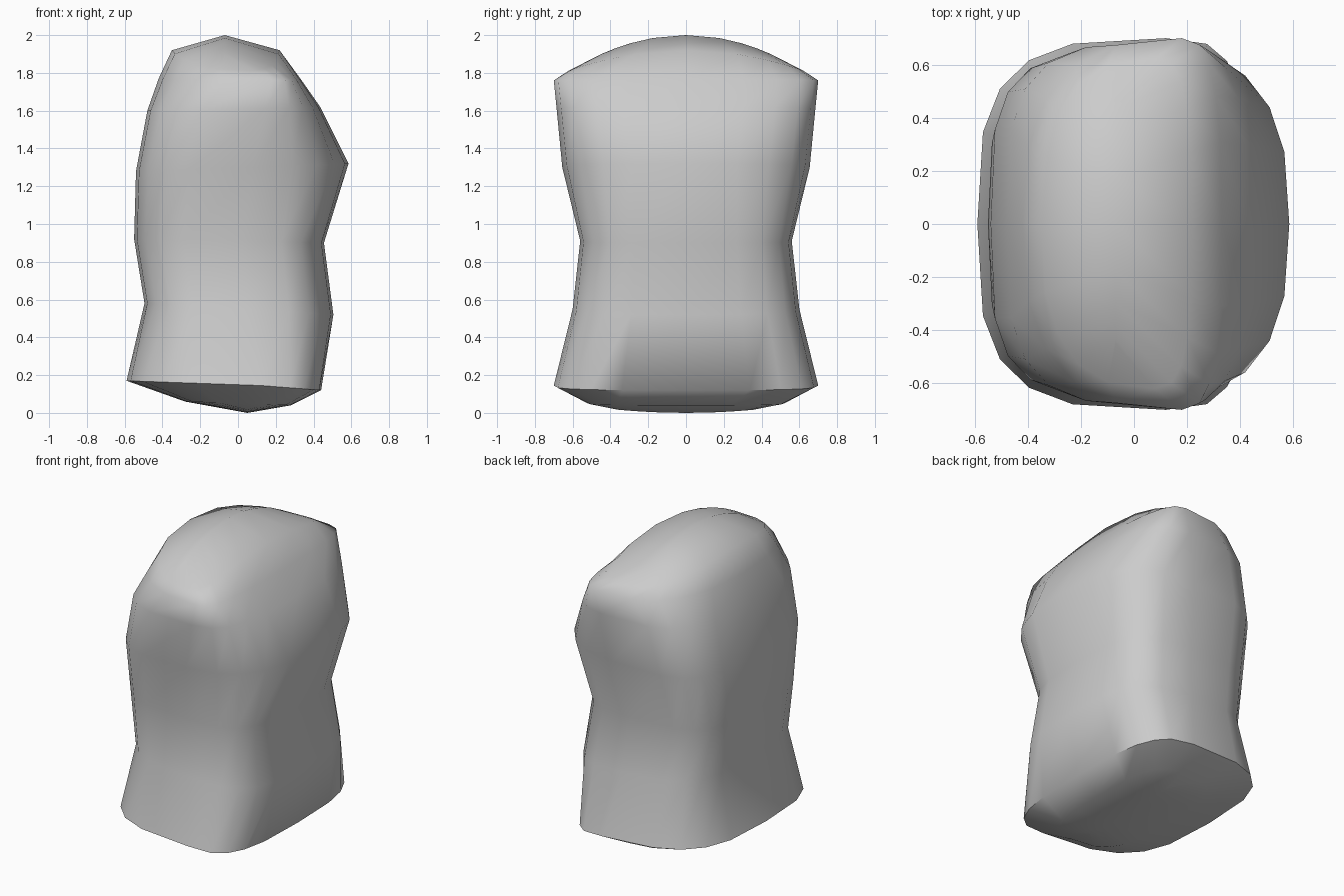
import bpy, bmesh, math

cube = bpy.data.objects.get("Cube")
if cube:
    bpy.data.objects.remove(cube, do_unlink=True)

SIDES = 20

# Cross-sections, bottom to top:
# back x, front x, x of widest point, half width, back z, front z,
# droop towards the sides, back and front roundness (lower is boxier)
RINGS = [
    (.05, .05, .05, .36, .0, .0, -.13, .8, .8),
    (-.28, .28, .06, .52, .06, .04, 0, .6, .65),
    (-.59, .44, .12, .70, .17, .12, 0, .6, .62),
    (-.495, .505, .05, .60, .58, .52, 0, .55, .62),
    (-.55, .455, .02, .56, .92, .90, 0, .52, .62),
    (-.54, .585, .08, .655, 1.28, 1.32, 0, .52, .75),
    (-.48, .435, .14, .685, 1.60, 1.62, 0, .56, .7),
    (-.42, .33, .18, .70, 1.77, 1.77, .02, .75, .7),
    (-.35, .22, .08, .62, 1.92, 1.92, .28, .75, .7),
    (-.07, -.07, -.07, .45, 2.0, 2.0, .5, .8, .8),
]


def power(v, p):
    return math.copysign(abs(v) ** p, v)


def ring_point(ring, i):
    back, front, mid, width, z_back, z_front, droop, p_back, p_front = ring
    a = math.tau * i / SIDES
    p = p_front if math.cos(a) > 0 else p_back
    c = power(math.cos(a), p)
    y = width * power(math.sin(a), p)
    x = mid + c * ((front - mid) if c > 0 else (mid - back))
    z = z_back + (z_front - z_back) * (c + 1) / 2 - droop * y * y
    return x, y, z


# Torso: loft between the sections; the end sections fold into seams
bm = bmesh.new()
loops = [[bm.verts.new(ring_point(r, i)) for i in range(SIDES)] for r in RINGS]
for low, high in zip(loops, loops[1:]):
    for i in range(SIDES):
        j = (i + 1) % SIDES
        bm.faces.new((low[i], low[j], high[j], high[i]))
bmesh.ops.remove_doubles(bm, verts=bm.verts, dist=.0005)
bmesh.ops.recalc_face_normals(bm, faces=bm.faces)
mesh = bpy.data.meshes.new("torso")
bm.to_mesh(mesh)
bm.free()

torso = bpy.data.objects.new("torso", mesh)
bpy.context.collection.objects.link(torso)

# Plain grey surface
grey = bpy.data.materials.new("plain_grey")
grey.use_nodes = True
colour = (.6, .6, .6, 1)
grey.diffuse_color = colour
grey.node_tree.nodes["Principled BSDF"].inputs["Base Color"].default_value = colour
mesh.materials.append(grey)

bpy.ops.object.select_all(action='DESELECT')
torso.select_set(True)
bpy.context.view_layer.objects.active = torso
bpy.ops.object.shade_smooth_by_angle(angle=math.radians(55))
